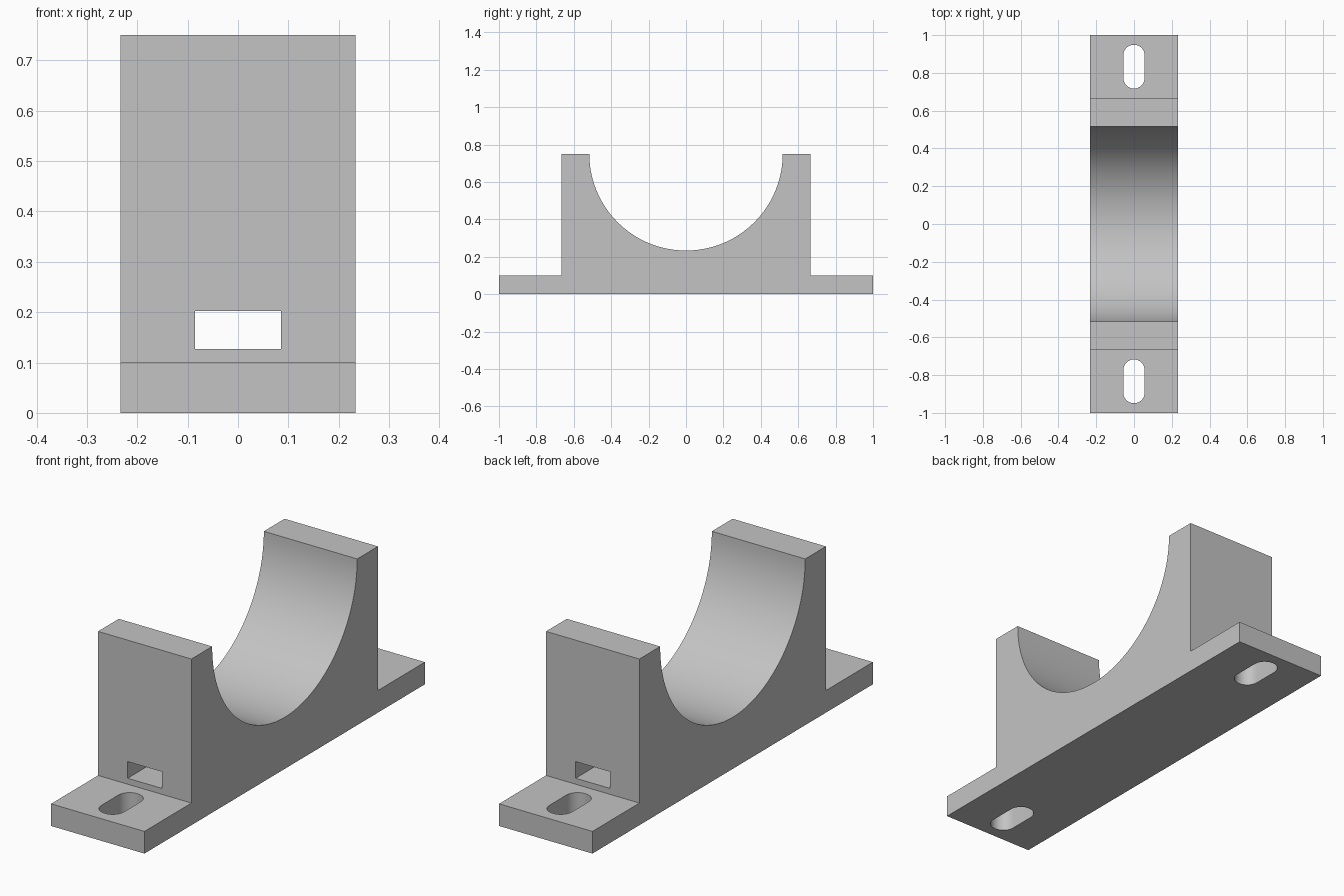
import bpy, bmesh
from math import sin, cos, pi, radians

if "Cube" in bpy.data.objects:
    bpy.data.objects.remove(bpy.data.objects["Cube"])

HALF_WIDTH, BASE_H, TOP = 0.233, 0.1, 0.75
BLOCK_Y, CRADLE_R = 0.665, 0.517

grey = bpy.data.materials.new("mid grey")
grey.use_nodes = True
grey.diffuse_color = (0.55, 0.55, 0.55, 1)
grey.node_tree.nodes["Principled BSDF"].inputs["Base Color"].default_value = grey.diffuse_color


def prism(name, outline, offset):
    """Extrude a closed 3D outline along an offset vector."""
    bm = bmesh.new()
    face = bm.faces.new([bm.verts.new(p) for p in outline])
    ext = bmesh.ops.extrude_face_region(bm, geom=[face])
    moved = [v for v in ext["geom"] if isinstance(v, bmesh.types.BMVert)]
    bmesh.ops.translate(bm, verts=moved, vec=offset)
    bmesh.ops.recalc_face_normals(bm, faces=bm.faces)
    mesh = bpy.data.meshes.new(name)
    bm.to_mesh(mesh)
    bm.free()
    mesh.materials.append(grey)
    obj = bpy.data.objects.new(name, mesh)
    bpy.context.collection.objects.link(obj)
    return obj


# Saddle body: side profile with feet, upright block and half-round cradle
N = 64
left = [(-1, 0), (-1, BASE_H), (-BLOCK_Y, BASE_H), (-BLOCK_Y, TOP)]
arc = [(-CRADLE_R * cos(pi * i / N), TOP - CRADLE_R * sin(pi * i / N)) for i in range(N + 1)]
right = [(-y, z) for y, z in reversed(left)]
body = prism("saddle_clamp_body",
             [(-HALF_WIDTH, y, z) for y, z in left + arc + right],
             (2 * HALF_WIDTH, 0, 0))

# Strap tunnel running front to back through the block
w, z0, z1 = 0.085, 0.127, 0.202
cutters = [prism("strap_tunnel_cutter",
                 [(-w, -0.9, z0), (w, -0.9, z0), (w, -0.9, z1), (-w, -0.9, z1)],
                 (0, 1.8, 0))]

# Rounded bolt slot in each foot
SLOT_R, SLOT_Y, SLOT_HALF, M = 0.056, 0.833, 0.06, 24
for side, label in ((-1, "front"), (1, "back")):
    outline = []
    for end in (1, -1):
        for i in range(M + 1):
            a = pi * i / M
            outline.append((end * SLOT_R * cos(a),
                            side * SLOT_Y + end * (SLOT_HALF + SLOT_R * sin(a)), -0.05))
    cutters.append(prism(label + "_slot_cutter", outline, (0, 0, 0.2)))

# Cut the openings
bpy.ops.object.select_all(action="DESELECT")
bpy.context.view_layer.objects.active = body
body.select_set(True)
for cutter in cutters:
    mod = body.modifiers.new(cutter.name, "BOOLEAN")
    mod.operation, mod.solver, mod.object = "DIFFERENCE", "EXACT", cutter
    bpy.ops.object.modifier_apply(modifier=mod.name)
    bpy.data.objects.remove(cutter)
bpy.ops.object.shade_smooth_by_angle(angle=radians(30))
